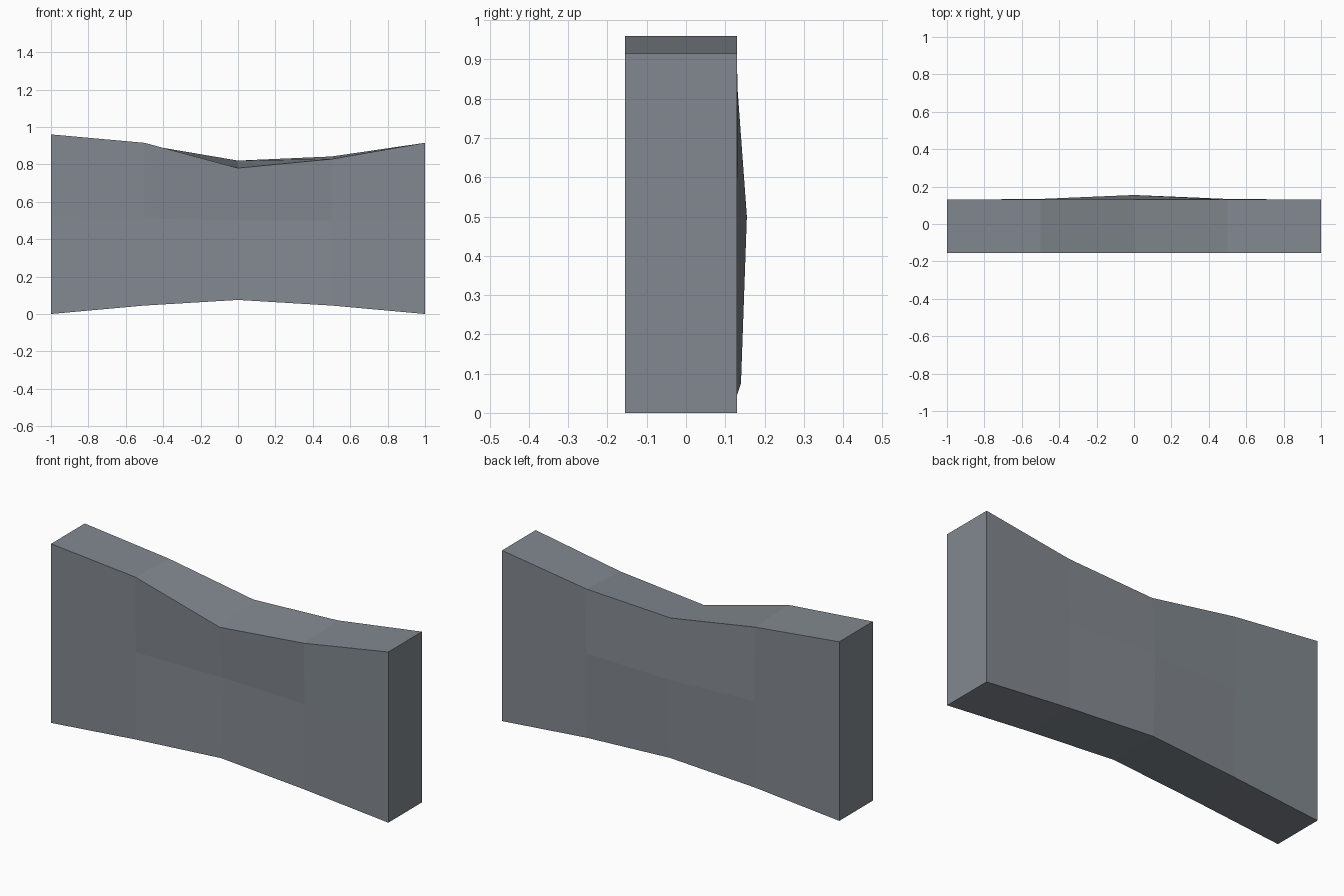
import bpy, bmesh

if "Cube" in bpy.data.objects:
    bpy.data.objects.remove(bpy.data.objects["Cube"])

stone = bpy.data.materials.new("slate grey")
stone.diffuse_color = (0.225, 0.25, 0.28, 1)
stone.use_nodes = True
stone.node_tree.nodes["Principled BSDF"].inputs["Base Color"].default_value = stone.diffuse_color

# Cross-sections along the slab:
# x, bottom z, middle z, front top z, back top z, middle bow, bottom bow
sections = [
    (-1.0, 0.00, 0.52, 0.96, 0.96, 0.0, 0.0),
    (-0.5, 0.045, 0.51, 0.915, 0.905, 0.004, 0.0),
    (0.0, 0.075, 0.50, 0.78, 0.82, 0.025, 0.01),
    (0.5, 0.045, 0.50, 0.828, 0.842, 0.004, 0.0),
    (1.0, 0.00, 0.50, 0.915, 0.915, 0.0, 0.0),
]
FRONT, BACK = -0.155, 0.13

bm = bmesh.new()
rings = []
for x, zb, zm, zf, zt, bow, low in sections:
    pts = [(FRONT, zf), (FRONT + bow, zm), (FRONT + low, zb),
           (BACK + low, zb), (BACK + bow, zm), (BACK, zt)]
    rings.append([bm.verts.new((x, y, z)) for y, z in pts])

# Skin the sections and close both ends
for a, b in zip(rings, rings[1:]):
    for i in range(6):
        j = (i + 1) % 6
        bm.faces.new((a[i], a[j], b[j], b[i]))
bm.faces.new(rings[0])
bm.faces.new(rings[-1])
bmesh.ops.recalc_face_normals(bm, faces=bm.faces[:])

mesh = bpy.data.meshes.new("bowed_slab")
bm.to_mesh(mesh)
bm.free()
mesh.materials.append(stone)
slab = bpy.data.objects.new("bowed_slab", mesh)
bpy.context.collection.objects.link(slab)
